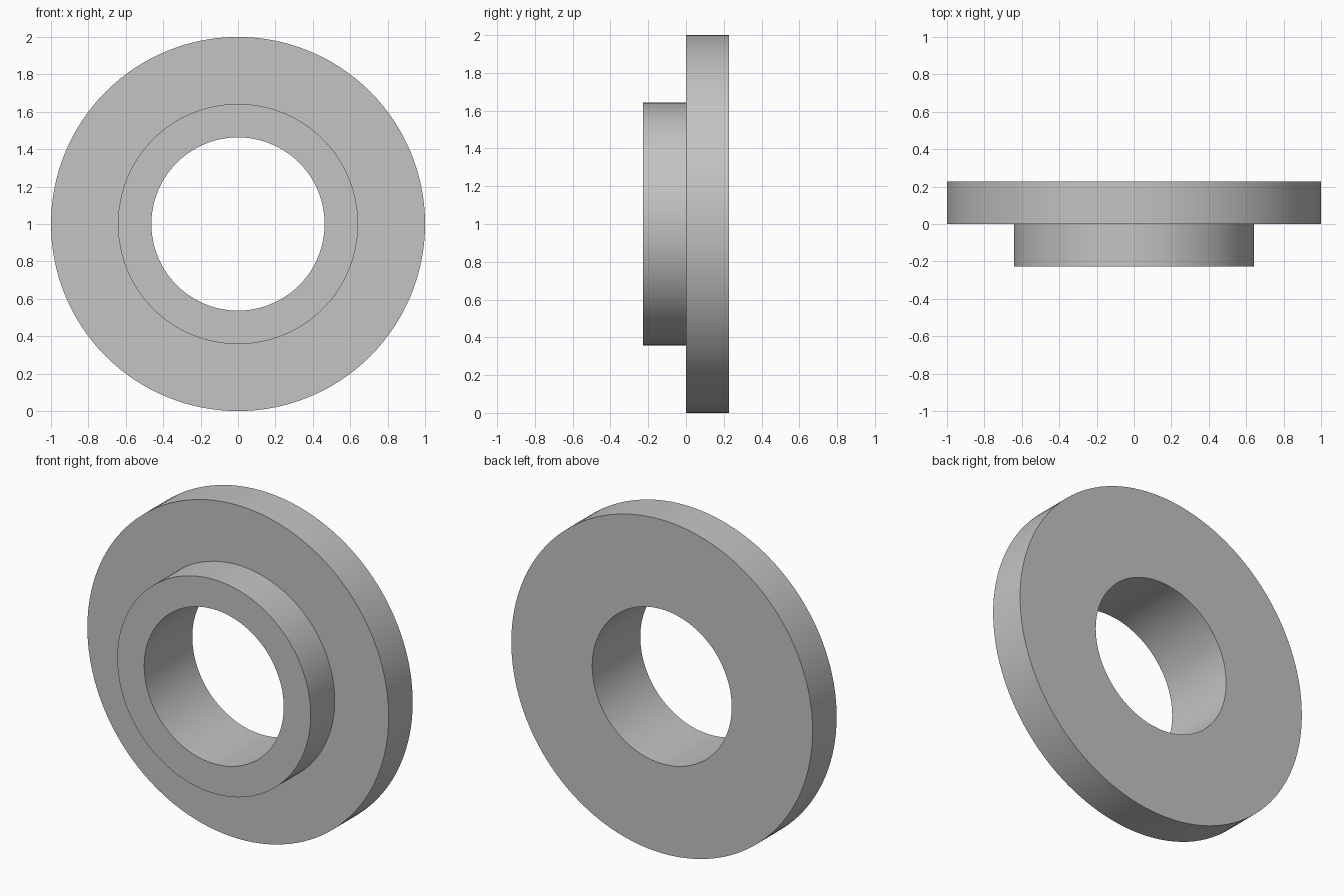
import bpy
import bmesh
import math
from mathutils import Matrix, Vector

cube = bpy.data.objects.get("Cube")
if cube:
    bpy.data.objects.remove(cube, do_unlink=True)

# Dimensions
FLANGE_R, BOSS_R, BORE_R = 1.0, 0.642, 0.463
HALF_DEPTH, STEP_Y = 0.228, 0.0
SEGMENTS = 128

# Plain grey material
grey = bpy.data.materials.new("plain_grey")
grey.use_nodes = True
colour = (0.55, 0.55, 0.55, 1.0)
grey.diffuse_color = colour
grey.node_tree.nodes["Principled BSDF"].inputs["Base Color"].default_value = colour

# Stepped cross-section (radius, y), turned around the y axis
profile = [
    (BORE_R, -HALF_DEPTH), (BOSS_R, -HALF_DEPTH), (BOSS_R, STEP_Y),
    (FLANGE_R, STEP_Y), (FLANGE_R, HALF_DEPTH), (BORE_R, HALF_DEPTH),
]
bm = bmesh.new()
rings = []
for i in range(SEGMENTS):
    turn = Matrix.Rotation(math.tau * i / SEGMENTS, 3, 'Y')
    rings.append([bm.verts.new(turn @ Vector((r, y, 0))) for r, y in profile])
for i, ring in enumerate(rings):
    following = rings[(i + 1) % SEGMENTS]
    for j in range(len(profile)):
        k = (j + 1) % len(profile)
        bm.faces.new((ring[j], ring[k], following[k], following[j]))
bmesh.ops.recalc_face_normals(bm, faces=bm.faces)

mesh = bpy.data.meshes.new("flanged_bushing")
bm.to_mesh(mesh)
bm.free()
mesh.materials.append(grey)

# Flanged bushing standing on its rim
bushing = bpy.data.objects.new("flanged_bushing", mesh)
bushing.location.z = FLANGE_R
bpy.context.collection.objects.link(bushing)

# Smooth round walls with sharp rims
bpy.ops.object.select_all(action='DESELECT')
bushing.select_set(True)
bpy.context.view_layer.objects.active = bushing
bpy.ops.object.shade_smooth_by_angle(angle=math.radians(30))
